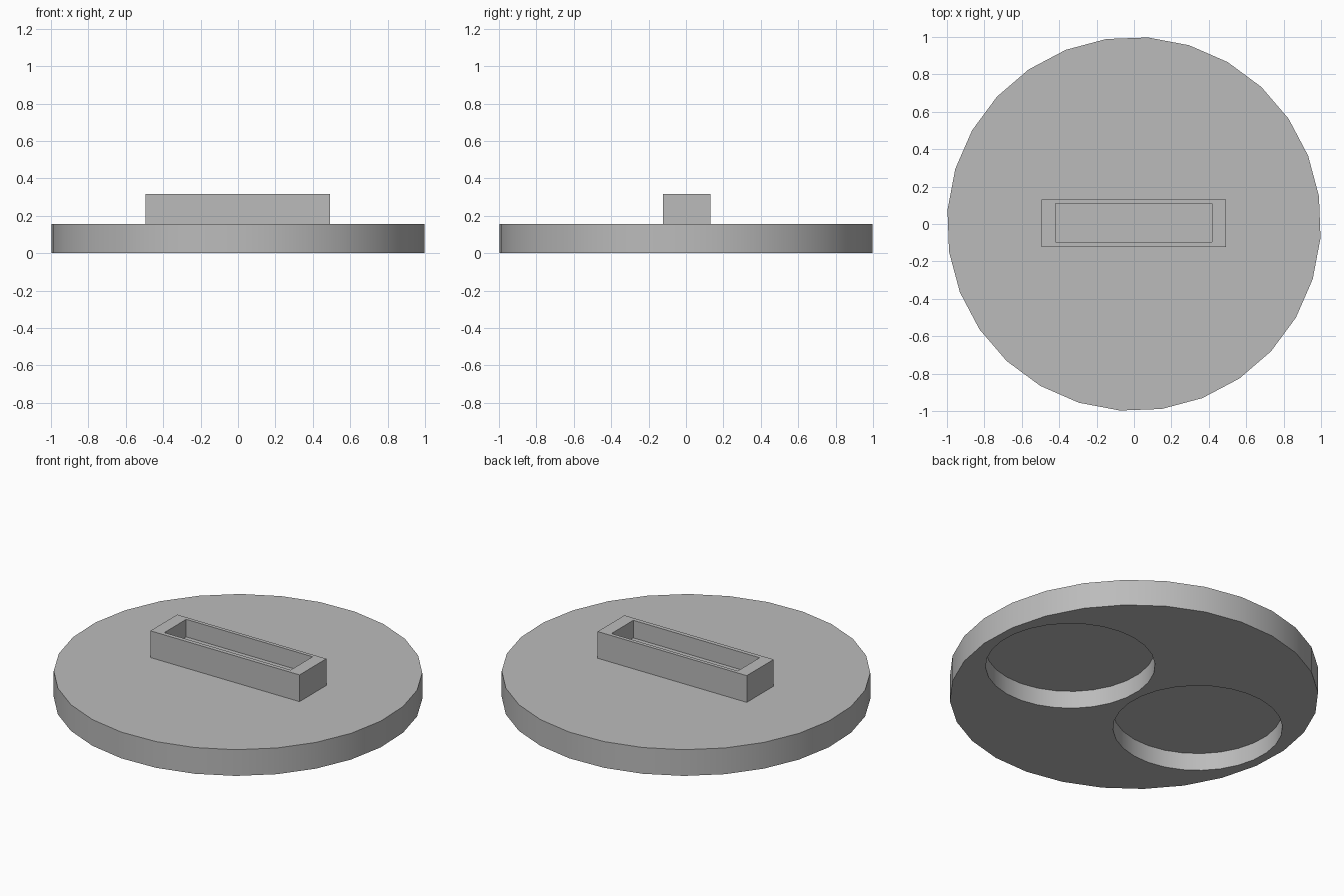
import bpy
from math import radians, cos, sin

default = bpy.data.objects.get("Cube")
if default:
    bpy.data.objects.remove(default, do_unlink=True)

grey = bpy.data.materials.new("plain_grey")
grey.use_nodes = True
grey.diffuse_color = (0.5, 0.5, 0.5, 1)
grey.node_tree.nodes["Principled BSDF"].inputs["Base Color"].default_value = (0.5, 0.5, 0.5, 1)

SIDES = 28
TURN = radians(4.3)
DISC_TOP = 0.157
DEPTH = 0.105      # depth of pockets and slot


def cylinder(name, x, y, radius, z0, z1):
    bpy.ops.mesh.primitive_cylinder_add(
        vertices=SIDES, radius=radius, depth=z1 - z0,
        location=(x, y, (z0 + z1) / 2), rotation=(0, 0, -TURN))
    return finish(name)


def box(name, x0, x1, y0, y1, z0, z1):
    bpy.ops.mesh.primitive_cube_add(
        size=1, location=((x0 + x1) / 2, (y0 + y1) / 2, (z0 + z1) / 2))
    bpy.context.object.scale = (x1 - x0, y1 - y0, z1 - z0)
    return finish(name)


def finish(name):
    obj = bpy.context.object
    obj.name = name
    bpy.ops.object.transform_apply(location=False, rotation=True, scale=True)
    obj.data.materials.append(grey)
    return obj


def cut(target, cutter):
    mod = target.modifiers.new("cut", "BOOLEAN")
    mod.operation = "DIFFERENCE"
    mod.solver = "EXACT"
    mod.object = cutter
    bpy.ops.object.select_all(action="DESELECT")
    target.select_set(True)
    bpy.context.view_layer.objects.active = target
    bpy.ops.object.modifier_apply(modifier=mod.name)
    bpy.data.objects.remove(cutter, do_unlink=True)


# Round base with two round pockets underneath
base = cylinder("round_base", 0, 0, 1.0, 0, DISC_TOP)
for side in (1, -1):
    pocket = cylinder("pocket_cutter", side * 0.483 * cos(TURN), side * 0.483 * sin(TURN),
                      0.46, -0.1, DEPTH)
    cut(base, pocket)

# Rectangular holder on top with an open slot
holder = box("slot_holder", -0.495, 0.493, -0.122, 0.132, DISC_TOP, 0.317)
cut(holder, box("slot_cutter", -0.42, 0.417, -0.097, 0.11, 0.317 - DEPTH, 0.5))

# Smooth round walls, sharp edges kept
bpy.ops.object.select_all(action="DESELECT")
for obj in (base, holder):
    obj.select_set(True)
bpy.context.view_layer.objects.active = base
bpy.ops.object.shade_smooth_by_angle(angle=radians(30))
